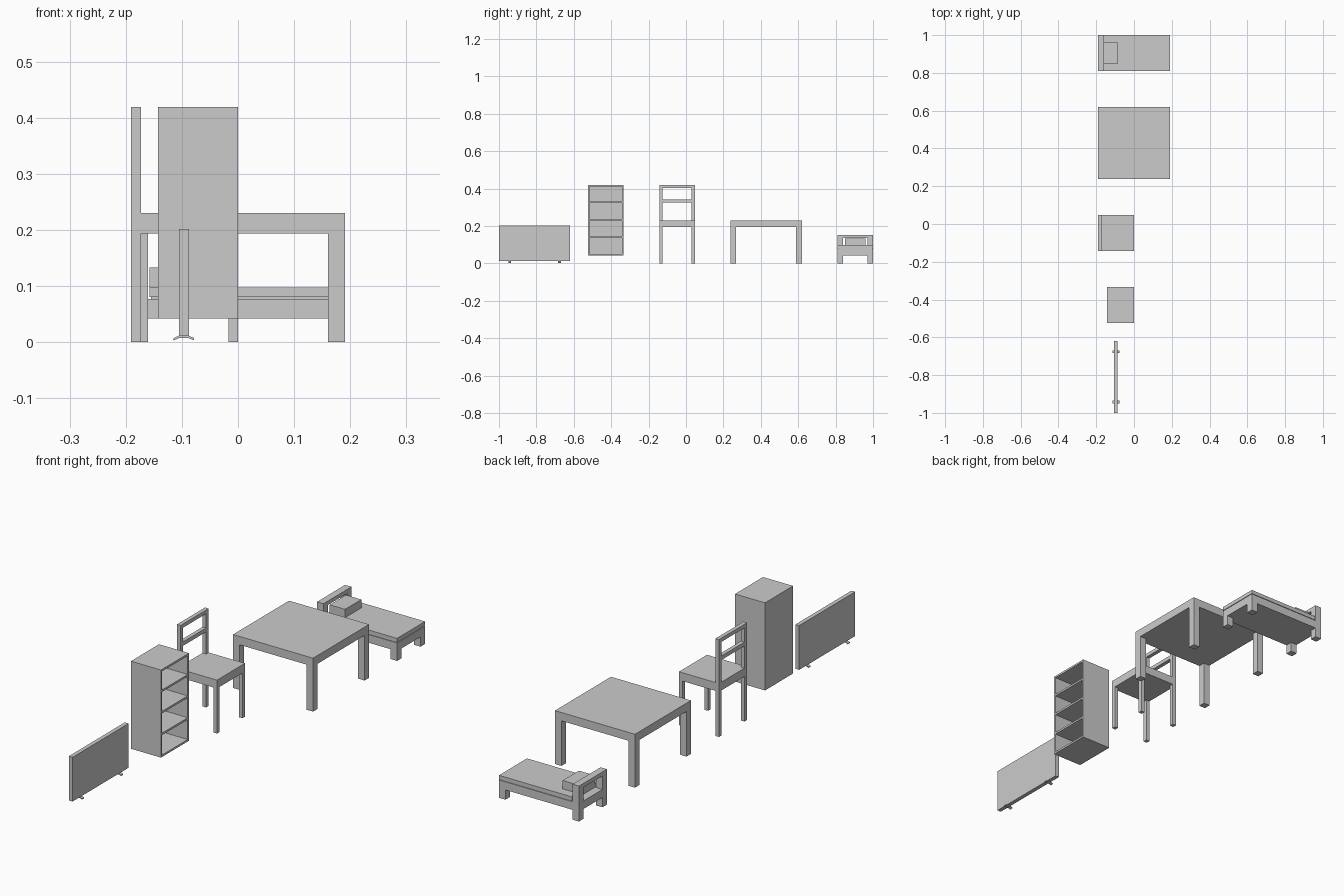
import bpy
import bmesh

cube = bpy.data.objects.get("Cube")
if cube:
    bpy.data.objects.remove(cube, do_unlink=True)

grey = bpy.data.materials.new("plain_grey")
grey.use_nodes = True
grey.diffuse_color = (0.6, 0.6, 0.6, 1)
grey.node_tree.nodes["Principled BSDF"].inputs["Base Color"].default_value = (0.6, 0.6, 0.6, 1)

U = 0.1905  # layout module shared by all the furniture


def finish(name, bm):
    bmesh.ops.recalc_face_normals(bm, faces=bm.faces[:])
    mesh = bpy.data.meshes.new(name)
    bm.to_mesh(mesh)
    bm.free()
    mesh.materials.append(grey)
    obj = bpy.data.objects.new(name, mesh)
    bpy.context.scene.collection.objects.link(obj)
    return obj


def box(name, x, y, z):
    """Box spanning the given (low, high) ranges."""
    bm = bmesh.new()
    bmesh.ops.create_cube(bm, size=1)
    for v in bm.verts:
        v.co = [r[0] if c < 0 else r[1] for c, r in zip(v.co, (x, y, z))]
    return finish(name, bm)


def ends(span, t):
    """Two ranges of width t at both ends of a span."""
    return (span[0], span[0] + t), (span[1] - t, span[1])


def legs(name, x, y, t, height):
    for lx in ends(x, t):
        for ly in ends(y, t):
            box(name, lx, ly, (0, height))


# Table
x, y = (-U, U), (1.25 * U, 3.25 * U)
box("table_top", x, y, (0.194, 0.23))
legs("table_leg", x, y, 0.0305, 0.194)

# Chair: seat, legs, and a back with two rails
x, y, t = (-U, 0), (-0.75 * U, 0.25 * U), 0.0172
back = ends(x, t)[0]
box("chair_seat", x, y, (0.194, 0.23))
legs("chair_leg", x, y, t, 0.194)
for post in ends(y, t):
    box("chair_back_post", back, post, (0.23, 2.2 * U))
inner = (y[0] + t, y[1] - t)
for z in ((0.325, 0.342), (0.403, 2.2 * U)):
    box("chair_back_rail", back, inner, z)

# Bookcase, open towards +x
x, y, z, t = (-0.75 * U, 0), (-2.75 * U, -1.75 * U), (0.042, 2.2 * U), 0.0085
box("bookcase_back", (x[0], x[0] + t), y, z)
for side in ends(y, t):
    box("bookcase_side", (x[0] + t, x[1]), side, z)
inner = (y[0] + t, y[1] - t)
for low in (z[0], 0.136, 0.230, 0.322, z[1] - t):
    box("bookcase_shelf", (x[0] + t, x[1]), inner, (low, low + t))

# Bed: frame, legs, slotted headboard, mattress and pillow
x, y, t = (-U, U), (4.25 * U, 5.25 * U), 0.0305
head = ends(x, t)[0]
box("bed_frame", x, y, (0.042, 0.077))
legs("bed_leg", x, y, t, 0.042)
for post in ends(y, t):
    box("headboard_post", head, post, (0.077, 0.135))
box("headboard_rail", head, y, (0.135, 0.8 * U))
box("mattress_base", (-0.155, U - 0.003), (y[0] + 0.003, y[1] - 0.003), (0.077, 0.08))
box("mattress", (-0.158, U), y, (0.08, 0.097))
box("pillow", (-0.158, -0.085), (y[0] + 0.04, y[1] - 0.04), (0.097, 0.133))

# Flat panel on two arched feet
centre, middle = -0.0965, -4.25 * U
box("panel", (centre - 0.009, centre + 0.009), (-5.25 * U, -3.25 * U), (0.0115, 0.202))
half = [(0.009, 0.0115), (0.0185, 0.007), (0.0185, 0.003), (0.009, 0.007)]
outline = half + [(-px, pz) for px, pz in reversed(half)]
for offset in (-0.133, 0.133):
    bm = bmesh.new()
    y0 = middle + offset - 0.007
    face = bm.faces.new([bm.verts.new((centre + px, y0, pz)) for px, pz in outline])
    new = bmesh.ops.extrude_face_region(bm, geom=[face])["geom"]
    moved = [v for v in new if isinstance(v, bmesh.types.BMVert)]
    bmesh.ops.translate(bm, vec=(0, 0.014, 0), verts=moved)
    finish("panel_foot", bm)
